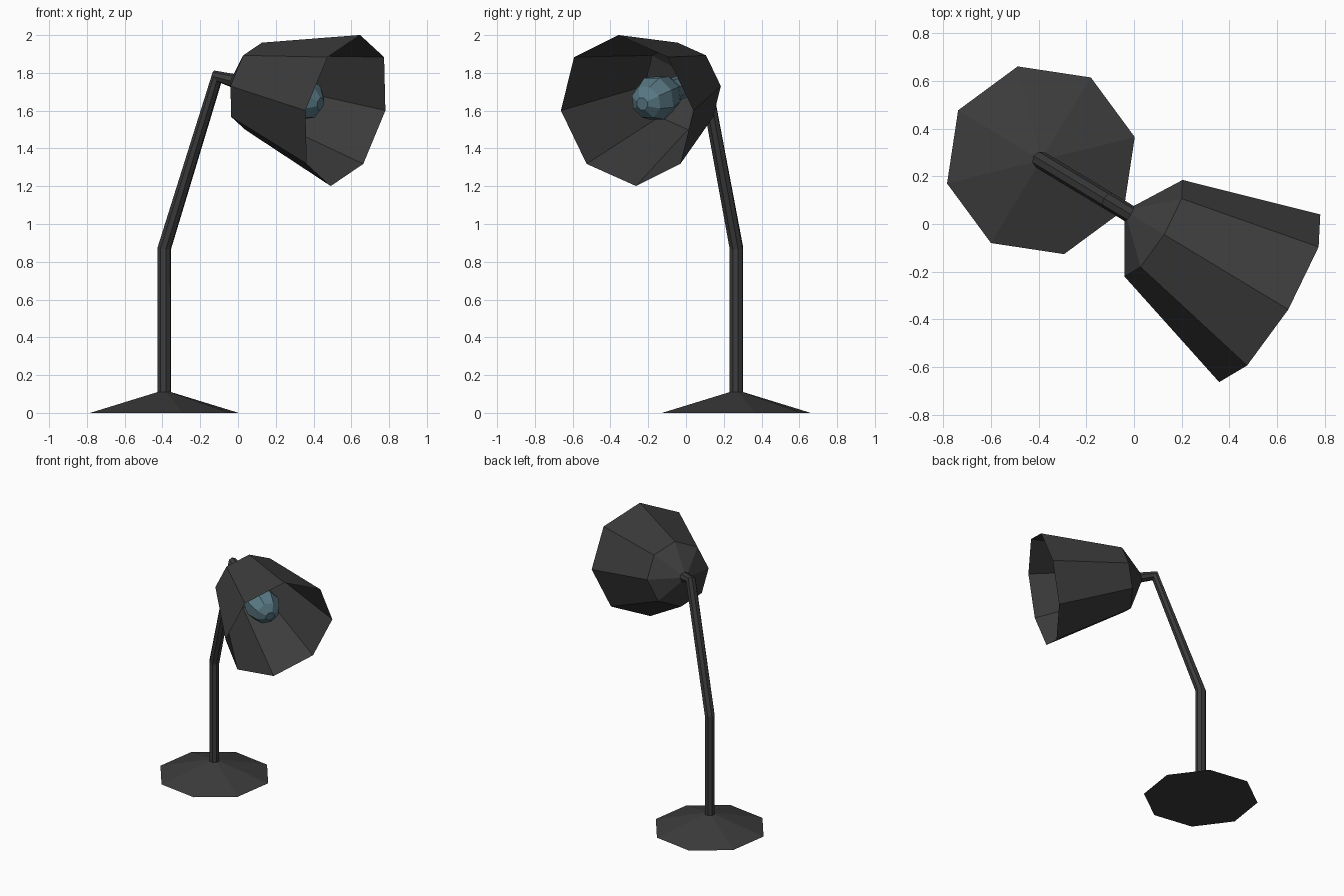
import bpy, bmesh, math
from mathutils import Vector, Matrix

if "Cube" in bpy.data.objects:
    bpy.data.objects.remove(bpy.data.objects["Cube"])

N = 8
ORIGIN = Vector((-0.39, 0.267, 0))
TURN = Matrix.Rotation(math.radians(-31.1), 3, 'Z')   # whole lamp lies in one turned plane
TILT = math.radians(-12.8)                            # shade axis tilt
BACK = Vector((0.551, 0, 1.73))                       # widest back ring of the shade


def material(name, rgb):
    m = bpy.data.materials.new(name)
    m.diffuse_color = (*rgb, 1)
    m.use_nodes = True
    m.node_tree.nodes["Principled BSDF"].inputs["Base Color"].default_value = m.diffuse_color
    return m


dark = material("dark_metal", (0.045, 0.045, 0.045))
glass = material("blue_glass", (0.10, 0.19, 0.23))


def loft(name, rings, mat, cap_start=False, cap_end=False, offset=0.0):
    """rings: (h, z, axis angle, radius), all in the lamp's plane"""
    bm = bmesh.new()
    loops = []
    for h, z, ang, r in rings:
        up = Vector((-math.sin(ang), 0, math.cos(ang)))
        side = Vector((0, 1, 0))
        loop = []
        for k in range(N):
            a = 2 * math.pi * (k + offset) / N
            p = Vector((h, 0, z)) + r * (up * math.cos(a) + side * math.sin(a))
            loop.append(bm.verts.new(TURN @ p + ORIGIN))
        loops.append(loop)
    for a, b in zip(loops, loops[1:]):
        for k in range(N):
            j = (k + 1) % N
            bm.faces.new((a[k], a[j], b[j], b[k]))
    if cap_start:
        bm.faces.new(loops[0])
    if cap_end:
        bm.faces.new(loops[-1])
    bmesh.ops.recalc_face_normals(bm, faces=bm.faces)
    me = bpy.data.meshes.new(name)
    bm.to_mesh(me)
    bm.free()
    me.materials.append(mat)
    ob = bpy.data.objects.new(name, me)
    bpy.context.collection.objects.link(ob)
    return ob


def on_axis(s, r):
    """ring on the tilted shade axis"""
    return (BACK.x + s * math.cos(TILT), BACK.z + s * math.sin(TILT), TILT, r)


UP = math.pi / 2
# weighted foot
loft("base", [(0, 0, UP, 0.405), (0, 0.11, UP, 0.037)], dark, cap_start=True)

# bent stem, ending in the neck of the shade
loft("stem", [(0, 0.11, UP, 0.037),
              (0, 0.872, math.radians(80), 0.037),
              (0.327, 1.78, math.radians(29), 0.037),
              on_axis(-0.122, 0.037)], dark)

# open shade
loft("shade", [on_axis(-0.122, 0.037), on_axis(0, 0.236), on_axis(0.583, 0.41)], dark)

# bulb with its narrow socket end
loft("bulb", [on_axis(-0.09, 0.06), on_axis(0.12, 0.065), on_axis(0.2, 0.105),
              on_axis(0.30, 0.122), on_axis(0.385, 0.09), on_axis(0.425, 0.035)],
     glass, cap_start=True, cap_end=True, offset=0.5)
